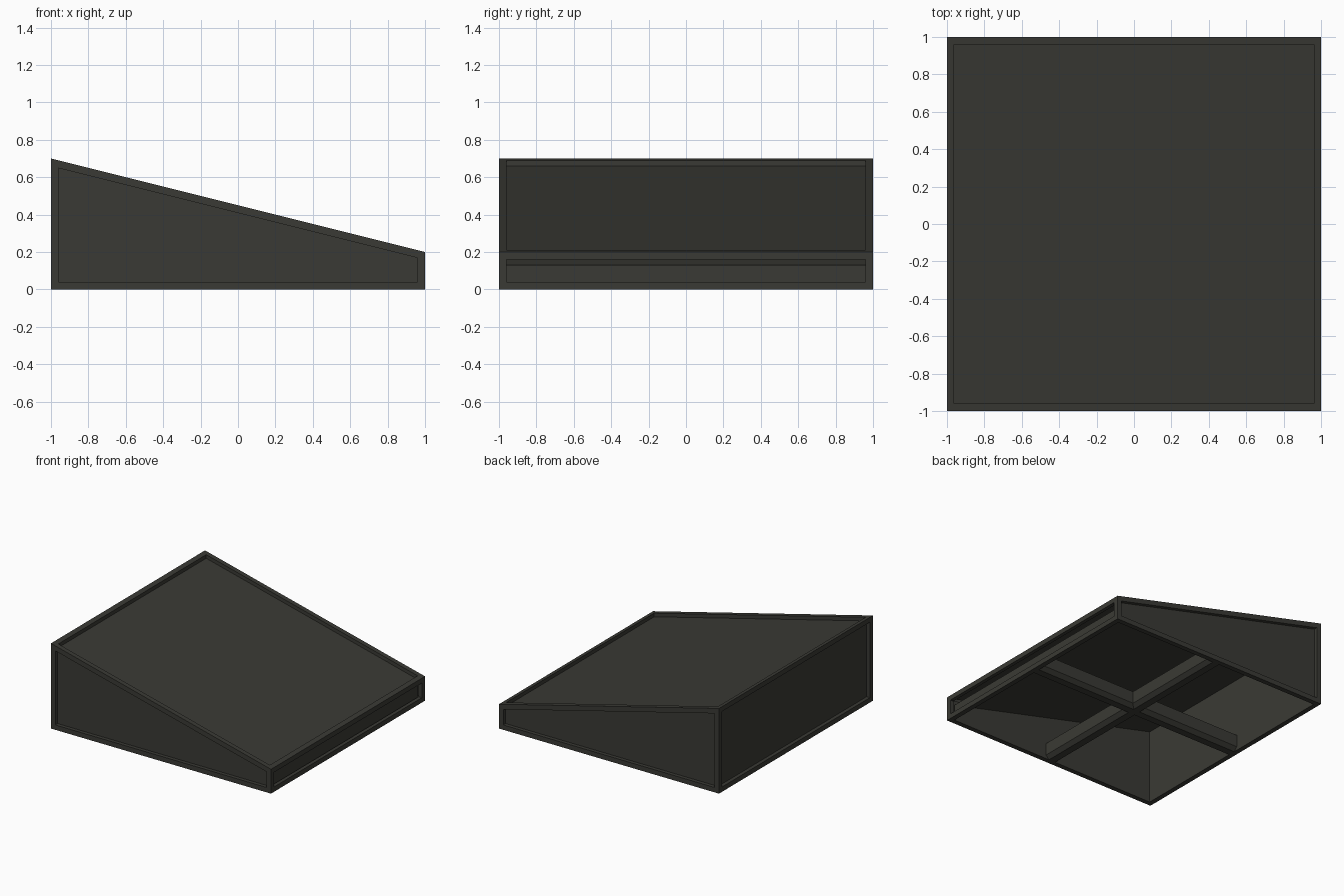
import bpy, bmesh
from mathutils import Vector

if "Cube" in bpy.data.objects:
    bpy.data.objects.remove(bpy.data.objects["Cube"])

# single dark olive-grey colour
mat = bpy.data.materials.new("dark_grey")
mat.diffuse_color = (0.042, 0.042, 0.035, 1)
mat.use_nodes = True
mat.node_tree.nodes["Principled BSDF"].inputs["Base Color"].default_value = mat.diffuse_color

RIM, DEPTH, SHELL = 0.04, 0.03, 0.08


def slope(x):
    return 0.45 - 0.25 * x


def finish(bm, name):
    me = bpy.data.meshes.new(name)
    bm.normal_update()
    bm.to_mesh(me)
    bm.free()
    me.materials.append(mat)
    ob = bpy.data.objects.new(name, me)
    bpy.context.collection.objects.link(ob)
    return ob


# wedge body: cube with its top pulled to the slope
bm = bmesh.new()
bmesh.ops.create_cube(bm, size=2)
for v in bm.verts:
    v.co.z = slope(v.co.x) if v.co.z > 0 else 0
bm.normal_update()
open_end = None

for f in list(bm.faces):
    n = f.normal.copy()
    bmesh.ops.inset_individual(bm, faces=[f], thickness=RIM, use_even_offset=True)
    # extrude the inner face to form a recess wall
    new = bmesh.ops.extrude_discrete_faces(bm, faces=[f])["faces"][0]
    if n.z < -0.9:
        # open underside: hollow inner tub follows the slope
        for v in new.verts:
            v.co.z = slope(v.co.x) - SHELL
    else:
        push = Vector((0, 0, 1)) if n.z > 0.5 else n
        for v in new.verts:
            v.co -= push * DEPTH
        if n.x > 0.9:
            open_end = new
bmesh.ops.recalc_face_normals(bm, faces=bm.faces)
# the low end is open, showing the inner tub behind the frame
bmesh.ops.delete(bm, geom=[open_end], context='FACES_ONLY')
finish(bm, "wedge_body")


# crossed ribs under the hollow body, lower edges chamfered
def rib(name, size):
    bm = bmesh.new()
    bmesh.ops.create_cube(bm, size=1)
    for v in bm.verts:
        v.co = Vector((v.co.x * size[0], v.co.y * size[1], (v.co.z + 0.5) * size[2]))
    low = [e for e in bm.edges
           if max(v.co.z for v in e.verts) < 0.01 and e.calc_length() > 1]
    bmesh.ops.bevel(bm, geom=low, offset=0.03, segments=1, affect='EDGES')
    finish(bm, name)


rib("rib_lengthwise", (1.92, 0.12, 0.13))
rib("rib_crosswise", (0.12, 1.92, 0.13))
